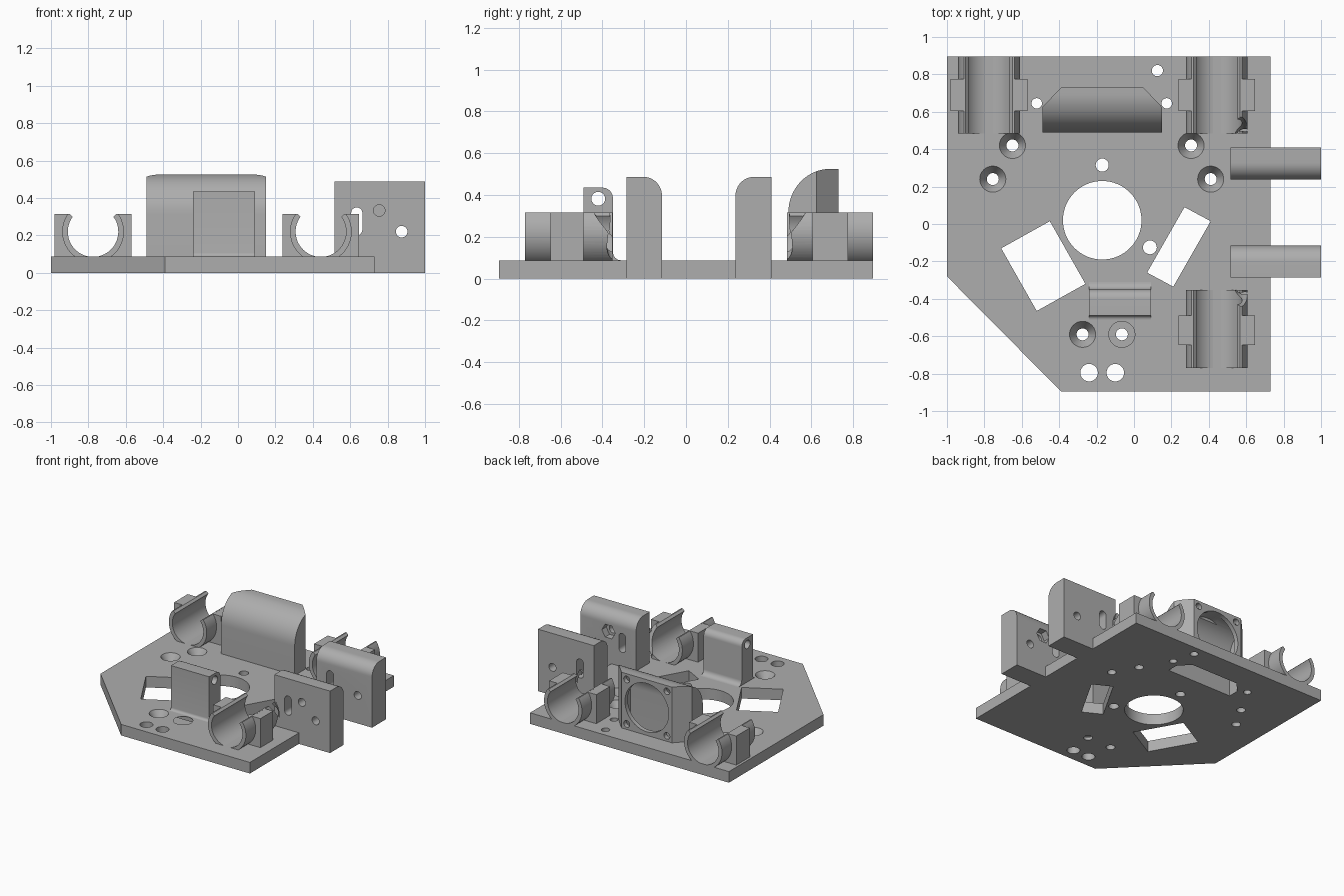
import bpy, bmesh, math
from mathutils import Matrix

cube = bpy.data.objects.get("Cube")
if cube:
    bpy.data.objects.remove(cube, do_unlink=True)

grey = bpy.data.materials.new("plain grey")
grey.use_nodes = True
colour = (0.42, 0.42, 0.42, 1)
grey.diffuse_color = colour
grey.node_tree.nodes["Principled BSDF"].inputs["Base Color"].default_value = colour


def add(name, bm):
    bmesh.ops.recalc_face_normals(bm, faces=bm.faces)
    mesh = bpy.data.meshes.new(name)
    bm.to_mesh(mesh)
    bm.free()
    mesh.materials.append(grey)
    ob = bpy.data.objects.new(name, mesh)
    bpy.context.collection.objects.link(ob)
    return ob


def prism(name, points, axis, lo, hi):
    """Extrude a 2D outline along an axis."""
    place = {"x": lambda a, b, t: (t, a, b),
             "y": lambda a, b, t: (a, t, b),
             "z": lambda a, b, t: (a, b, t)}[axis]
    bm = bmesh.new()
    low = [bm.verts.new(place(a, b, lo)) for a, b in points]
    high = [bm.verts.new(place(a, b, hi)) for a, b in points]
    bm.faces.new(low)
    bm.faces.new(high)
    n = len(points)
    for i in range(n):
        j = (i + 1) % n
        bm.faces.new((low[i], low[j], high[j], high[i]))
    return add(name, bm)


def arc(cx, cy, rx, start, end, steps=12, ry=None):
    ry = rx if ry is None else ry
    angles = [math.radians(start + (end - start) * i / steps) for i in range(steps + 1)]
    return [(cx + rx * math.cos(a), cy + ry * math.sin(a)) for a in angles]


def circle(cx, cy, r, n=32):
    return arc(cx, cy, r, 0, 360, n)[:-1]


def rect(x0, x1, y0, y1):
    return [(x0, y0), (x1, y0), (x1, y1), (x0, y1)]


def cone(x, y, z0, z1, r0, r1):
    bm = bmesh.new()
    bmesh.ops.create_cone(bm, cap_ends=True, segments=32, radius1=r0, radius2=r1,
                          depth=z1 - z0, matrix=Matrix.Translation((x, y, (z0 + z1) / 2)))
    return add("cutter", bm)


def boolean(ob, others, operation="DIFFERENCE"):
    bpy.context.view_layer.objects.active = ob
    for other in others:
        mod = ob.modifiers.new("cut", "BOOLEAN")
        mod.object, mod.operation, mod.solver = other, operation, "EXACT"
        bpy.ops.object.modifier_apply(modifier=mod.name)
        bpy.data.objects.remove(other, do_unlink=True)


TOP = 0.087

# Fan duct outlines, inset by a wall thickness
def duct_solid(name, w, bottom):
    profile = [(0.73 - w, bottom), (0.73 - w, 0.525 - w)]
    profile += arc(0.69, 0.315, 0.2 - w, 90, 180, 16, 0.21 - w) + [(0.49 + w, bottom)]
    k = w * 0.42
    outline = [(-0.49 + w, 0.4), (0.15 - w, 0.4), (0.15 - w, 0.625 - k), (0.05 - k, 0.73 - w),
               (-0.39 + k, 0.73 - w), (-0.49 + w, 0.625 - k)]
    ob = prism(name, profile, "x", -0.6, 0.3)
    boolean(ob, [prism("cutter", outline, "z", -0.5, 0.8)], "INTERSECT")
    return ob


# Base plate with its holes and windows
plate = prism("base_plate", [(-1, -0.28), (-0.39, -0.895), (0.73, -0.895), (0.73, 0.895), (-1, 0.895)],
              "z", 0, TOP)
holes = [(-0.17, 0.02, 0.21), (-0.17, 0.315, 0.035), (0.085, -0.125, 0.037), (0.125, 0.82, 0.03),
         (0.175, 0.645, 0.028), (-0.52, 0.645, 0.028), (-0.24, -0.795, 0.047), (-0.1, -0.795, 0.047)]
cutters = [prism("cutter", circle(*h, 64 if h[2] > 0.1 else 24), "z", -0.1, 0.2) for h in holes]
cutters.append(prism("cutter", [(-0.71, -0.13), (-0.45, 0.015), (-0.26, -0.32), (-0.52, -0.465)], "z", -0.1, 0.2))
cutters.append(prism("cutter", [(0.27, 0.09), (0.41, 0.015), (0.21, -0.335), (0.07, -0.26)], "z", -0.1, 0.2))
for x, y in [(-0.65, 0.42), (-0.755, 0.24), (0.305, 0.42), (0.41, 0.24), (-0.275, -0.59), (-0.065, -0.59)]:
    cutters.append(prism("cutter", circle(x, y, 0.032), "z", -0.1, 0.2))
    cutters.append(cone(x, y, 0.025, TOP + 0.002, 0.032, 0.071))
cutters.append(duct_solid("cutter", 0.035, -0.1))
boolean(plate, cutters)

# Fan duct: hollow hood, round rear opening and four screw holes
duct = duct_solid("fan_duct", 0, 0.04)
cutters = [duct_solid("cutter", 0.035, -0.1),
           prism("cutter", circle(-0.17, 0.305, 0.19, 64), "y", 0.62, 0.8)]
for sx in (-1, 1):
    for sz in (-1, 1):
        cutters.append(prism("cutter", circle(-0.17 + sx * 0.175, 0.305 + sz * 0.175, 0.026, 16), "y", 0.66, 0.8))
boolean(duct, cutters)

# Centre block with a cross hole and filleted foot
block_profile = [(-0.51, 0.05), (-0.51, TOP)] + arc(-0.51, TOP + 0.02, 0.02, -90, 0, 5)
block_profile += [(-0.49, 0.435)] + arc(-0.4, 0.385, 0.05, 90, 0, 8)
block_profile += arc(-0.31, TOP + 0.04, 0.04, 180, 270, 8) + [(-0.31, 0.05)]
block = prism("centre_block", block_profile, "x", -0.24, 0.092)
boolean(block, [prism("cutter", circle(-0.42, 0.382, 0.033, 24), "x", -0.4, 0.3)])


# Side arms, rounded on the edges that face each other
def arm(name, outer, inner):
    s = 1 if inner > outer else -1
    start = (90, 0) if s > 0 else (90, 180)
    profile = [(outer, 0), (outer, 0.487)] + arc(inner - s * 0.09, 0.397, 0.09, *start) + [(inner, 0)]
    ob = prism(name, profile, "x", 0.515, 1)
    slot = arc(0.635, 0.32, 0.03, 0, 180, 10) + arc(0.635, 0.23, 0.03, 180, 360, 10)
    boolean(ob, [prism("cutter", slot, "y", -0.5, 0.6),
                 prism("cutter", circle(0.875, 0.22, 0.031, 24), "y", -0.5, 0.6)])
    return ob


front_arm = arm("front_arm", -0.285, -0.115)
back_arm = arm("back_arm", 0.41, 0.237)
boolean(front_arm, [prism("cutter", circle(0.755, 0.333, 0.031, 24), "y", -0.5, 0.1),
                    prism("cutter", circle(0.755, 0.333, 0.058, 6), "y", -0.17, 0.1)])


# Bearing clips: open ring with a square block around its middle
def clip(name, x, y0, y1, tab0, tab1, notch=0):
    cz, lip = 0.22, 0.315
    ring = arc(x, cz, 0.165, 144.8, 395.2, 40)
    bore = [(x + 0.125, lip)] + arc(x, cz, 0.135, 36, -216, 40) + [(x - 0.125, lip)]
    body = prism(name, ring + bore, "y", y0, y1)
    opening = [(x + 0.125, lip + 0.05)] + bore + [(x - 0.125, lip + 0.05)]
    tab = prism(name + "_block", rect(x - 0.205, x + 0.205, 0.05, lip), "y", tab0, tab1)
    boolean(tab, [prism("cutter", opening, "y", y0 - 0.1, y1 + 0.1)])
    # Slanted tool groove beside the arm
    if notch:
        edge = y1 if notch > 0 else y0
        for ob in (body, tab):
            groove = cone(0, 0, -0.3, 0.3, 0.035, 0.035)
            groove.matrix_world = (Matrix.Translation((x + 0.13, edge - notch * 0.012, 0.2))
                                   @ Matrix.Rotation(notch * 0.33, 4, "X"))
            bpy.context.view_layer.update()
            boolean(ob, [groove])


clip("back_right_clip", -0.775, 0.483, 0.895, 0.605, 0.775)
clip("back_left_clip", 0.443, 0.483, 0.895, 0.605, 0.775, -1)
clip("front_left_clip", 0.443, -0.77, -0.352, -0.648, -0.49, 1)

# Smooth curved faces, keep hard edges
for ob in list(bpy.context.collection.objects):
    if ob.type == "MESH" and grey.name in ob.data.materials:
        bpy.ops.object.select_all(action="DESELECT")
        ob.select_set(True)
        bpy.context.view_layer.objects.active = ob
        bpy.ops.object.shade_smooth_by_angle(angle=math.radians(30))
